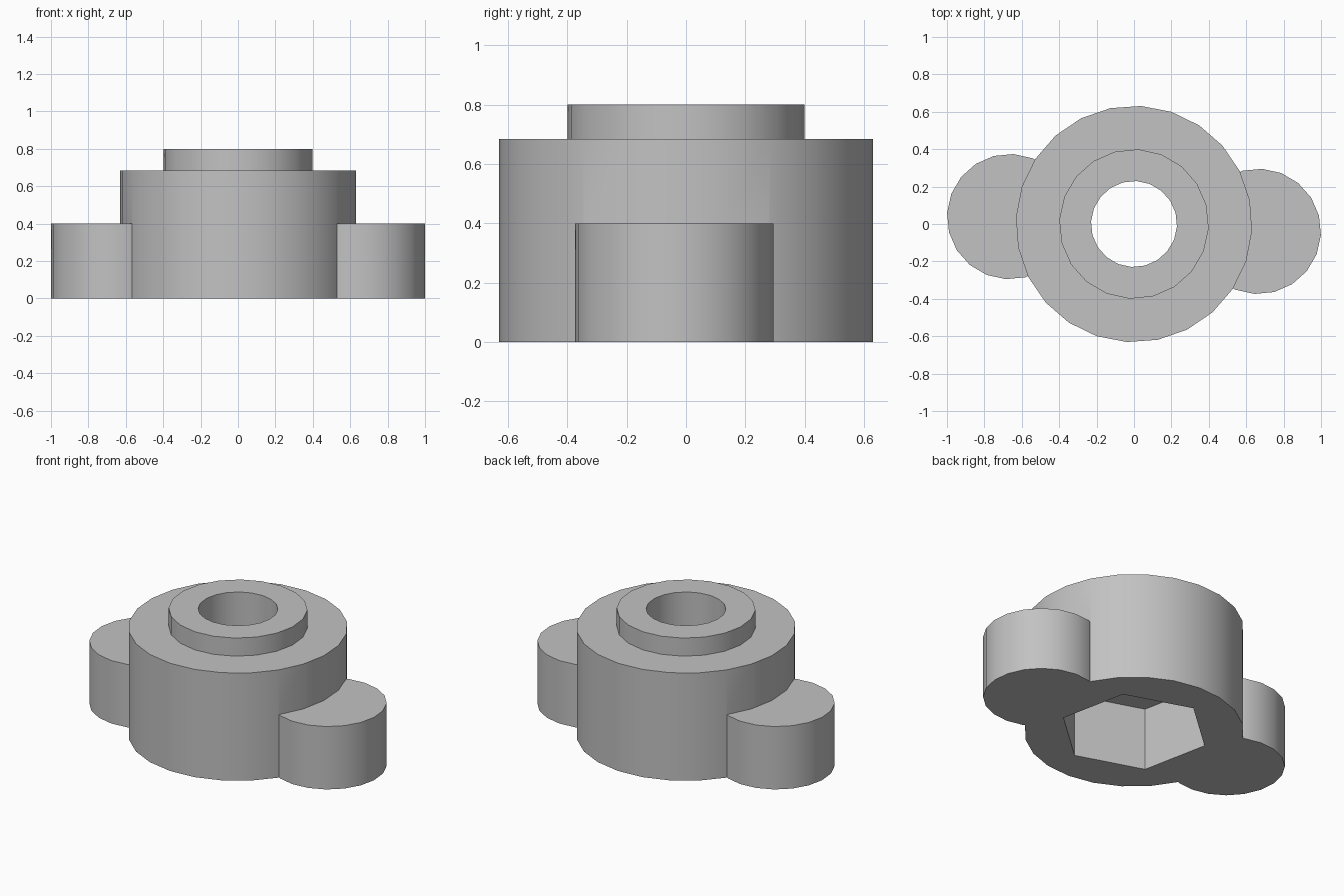
import bpy
import math

cube = bpy.data.objects.get("Cube")
if cube:
    bpy.data.objects.remove(cube, do_unlink=True)

TURN = math.radians(-3.4)   # whole part is turned slightly about z
LOBE_OFFSET = 0.666

grey = bpy.data.materials.new("plain grey")
grey.use_nodes = True
colour = (0.54, 0.54, 0.54, 1)
grey.diffuse_color = colour
grey.node_tree.nodes["Principled BSDF"].inputs["Base Color"].default_value = colour


def prism(name, radius, sides, bottom, top, x=0.0, y=0.0, turn=TURN):
    """Upright prism with its first corner at the given turn from +x."""
    bpy.ops.mesh.primitive_cylinder_add(
        vertices=sides, radius=radius, depth=top - bottom,
        location=(x, y, (bottom + top) / 2),
        rotation=(0, 0, turn + math.pi / 2))
    part = bpy.context.object
    part.name = name
    part.data.materials.append(grey)
    return part


def combine(base, other, operation):
    """Apply a boolean to the base and remove the other solid."""
    mod = base.modifiers.new(operation.lower(), "BOOLEAN")
    mod.operation = operation
    mod.solver = "EXACT"
    mod.object = other
    bpy.ops.object.select_all(action="DESELECT")
    base.select_set(True)
    bpy.context.view_layer.objects.active = base
    bpy.ops.object.modifier_apply(modifier=mod.name)
    bpy.data.objects.remove(other, do_unlink=True)


# Round body with a raised collar
housing = prism("housing", 0.632, 24, 0, 0.685)
combine(housing, prism("collar", 0.4, 20, 0.5, 0.8), "UNION")

# Two opposite side lobes
for name, side in (("left_lobe", 1), ("right_lobe", -1)):
    lobe = prism(name, 0.335, 20, 0, 0.4,
                 side * LOBE_OFFSET * math.cos(TURN),
                 side * LOBE_OFFSET * math.sin(TURN))
    combine(housing, lobe, "UNION")

# Hexagonal pocket below and round bore through the collar
pocket = prism("pocket_cutter", 0.437, 6, -0.2, 0.4, turn=TURN + math.radians(45))
combine(housing, pocket, "DIFFERENCE")
combine(housing, prism("bore_cutter", 0.23, 20, 0.2, 1.0), "DIFFERENCE")

# Smooth round walls, sharp rims
bpy.ops.object.shade_smooth_by_angle(angle=math.radians(30))
